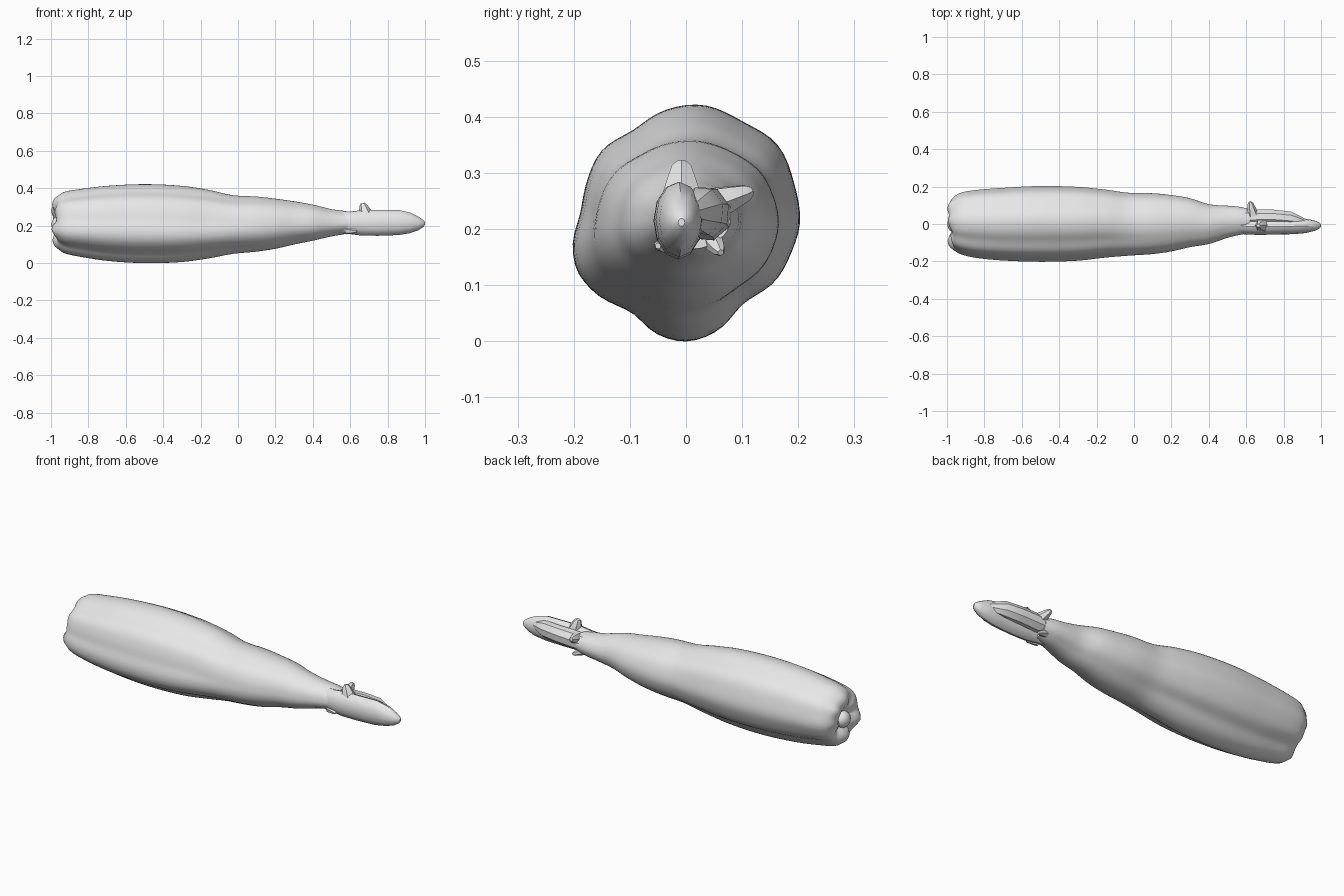
import bpy, bmesh, math
from mathutils import Vector

if "Cube" in bpy.data.objects:
    bpy.data.objects.remove(bpy.data.objects["Cube"])

grey = bpy.data.materials.new("pale grey")
grey.diffuse_color = (0.8, 0.8, 0.8, 1)
grey.use_nodes = True
grey.node_tree.nodes["Principled BSDF"].inputs["Base Color"].default_value = grey.diffuse_color
N = 72


def spline(keys, t):
    """Smooth interpolation through (t, values...) rows."""
    i = 0
    while i < len(keys) - 2 and t > keys[i + 1][0]:
        i += 1
    a, b = keys[i], keys[i + 1]
    p, n = keys[max(i - 1, 0)], keys[min(i + 2, len(keys) - 1)]
    h = b[0] - a[0]
    u = (t - a[0]) / h
    out = []
    for k in range(1, len(a)):
        m0 = (b[k] - p[k]) / (b[0] - p[0]) * h
        m1 = (n[k] - a[k]) / (n[0] - a[0]) * h
        out.append((2*u**3 - 3*u*u + 1) * a[k] + (u**3 - 2*u*u + u) * m0
                   + (3*u*u - 2*u**3) * b[k] + (u**3 - u*u) * m1)
    return out


def loft(name, rings, angle):
    """Skin closed rings of points and cap both ends."""
    bm = bmesh.new()
    vs = [[bm.verts.new(p) for p in r] for r in rings]
    n = len(rings[0])
    for a, b in zip(vs, vs[1:]):
        for j in range(n):
            k = (j + 1) % n
            bm.faces.new((a[j], a[k], b[k], b[j]))
    bm.faces.new(vs[0])
    bm.faces.new(vs[-1])
    bmesh.ops.recalc_face_normals(bm, faces=bm.faces)
    me = bpy.data.meshes.new(name)
    bm.to_mesh(me)
    bm.free()
    me.materials.append(grey)
    ob = bpy.data.objects.new(name, me)
    bpy.context.collection.objects.link(ob)
    bpy.ops.object.select_all(action='DESELECT')
    ob.select_set(True)
    bpy.context.view_layer.objects.active = ob
    bpy.ops.object.shade_smooth_by_angle(angle=math.radians(angle))
    return ob


# Ribbed cross-section: angle in degrees, relative radius
ribs = [(-15, .95), (0, .99), (20, 1.0), (40, 1.04), (60, 1.0), (82, 1.02),
        (102, .98), (120, .92), (140, .96), (160, .93), (175, .925),
        (190, 1.0), (203, 1.03), (217, .99), (238, .9), (255, .98), (270, 1.01),
        (286, .96), (306, .85), (328, .92), (345, .95), (360, .99), (380, 1.0)]

# Body outline: x, y low, y high, z low, z high, rib strength
outline = [(-.96, -.145, .15, .075, .36, 1.2), (-.93, -.163, .168, .055, .378, 1.15),
           (-.85, -.183, .183, .037, .392, 1.1), (-.7, -.198, .195, .014, .41, 1),
           (-.5, -.205, .205, .002, .419, 1), (-.3, -.199, .2, .008, .41, 1),
           (-.15, -.182, .185, .028, .388, .9), (-.03, -.172, .168, .05, .362, .6),
           (.1, -.163, .165, .062, .355, .4), (.2, -.148, .155, .077, .344, .3),
           (.3, -.125, .138, .1, .33, .3), (.4, -.108, .106, .12, .312, .3),
           (.5, -.075, .098, .143, .288, .3), (.56, -.06, .093, .153, .28, .3),
           (.62, -.05, .08, .165, .27, .3)]


def body_ring(x, scale=1, end=0):
    y0, y1, z0, z1, s = spline(outline, x)
    pts = []
    for j in range(N):
        d = 360 * j / N
        f = 1 + (spline(ribs, d)[0] - 1) * s * (1 + end)
        c, w = math.cos(math.radians(d)), math.sin(math.radians(d))
        pts.append(((x if not end else x - end * .035 + (1 - f) * .12 * end),
                    (y0 + y1) / 2 + (y1 - y0) / 2 * f * c * scale,
                    (z0 + z1) / 2 + (z1 - z0) / 2 * f * w * scale))
    return pts


# Squash body with a puckered blossom end
rings = [body_ring(-.96, s, e) for s, e in
         ((.06, -.4), (.2, -.1), (.34, .3), (.5, .7), (.64, .85), (.78, .75),
          (.89, .5), (.96, .2))]
rings += [body_ring(-.96 + 1.58 * i / 64) for i in range(65)]
loft("squash_body", rings, 60)

# Blossom scar in the middle of the blunt end
rings = []
for i in range(9):
    a = math.pi * (i + .15) / 8.3
    r = .045 * math.sin(a)
    rings.append([(-.96 - .038 * math.cos(a), r * math.cos(j * math.pi / 8),
                   .205 + r * math.sin(j * math.pi / 8)) for j in range(16)])
loft("blossom_scar", rings, 60)


def tube(name, keys, sides, angle, turn=0.0):
    """Angular tube along x: x, y centre, z centre, half width, half height."""
    rings = []
    for x, y, z, w, h in keys:
        rings.append([(x, y + w * math.cos(turn + 2 * math.pi * j / sides),
                       z + h * math.sin(turn + 2 * math.pi * j / sides))
                      for j in range(sides)])
    return loft(name, rings, angle)


# Woody stem: main bar and a shorter side ridge
tube("stem", [(.54, -.005, .215, .045, .06), (.6, -.012, .215, .044, .06),
              (.66, -.014, .215, .044, .068), (.75, -.014, .215, .043, .069),
              (.86, -.012, .217, .042, .067), (.92, -.01, .215, .038, .055),
              (.965, -.009, .212, .028, .036), (.99, -.008, .212, .017, .019),
              (1.0, -.008, .212, .006, .007)], 12, 35)
tube("stem_side_ridge", [(.55, .035, .222, .05, .045), (.65, .036, .226, .045, .048),
                         (.75, .036, .23, .042, .047), (.84, .028, .232, .04, .044),
                         (.88, .02, .23, .028, .034), (.92, .008, .228, .018, .02)],
     8, 30, .3)


# Broken spurs where the stem flares onto the fruit
def spur(name, base, tip, r):
    base, tip = Vector(base), Vector(tip)
    axis = (tip - base).normalized()
    u = axis.cross(Vector((0, .3, 1)) if abs(axis.z) < .8 else Vector((0, 1, 0))).normalized()
    v = axis.cross(u)
    rings = []
    for t, k in ((0, 1), (.45, .75), (.85, .5), (1, .25)):
        c = base.lerp(tip, t)
        rings.append([c + r * k * (u * math.cos(j * math.pi / 3) + v * math.sin(j * math.pi / 3))
                      for j in range(6)])
    loft(name, rings, 30)


spur("top_spur", (.685, -.008, .255), (.665, -.008, .32), .04)
spur("back_spur", (.635, .05, .245), (.62, .118, .268), .032)
spur("front_spur", (.58, -.03, .175), (.635, -.05, .17), .022)
spur("lower_spur", (.58, .04, .19), (.65, .062, .158), .024)
